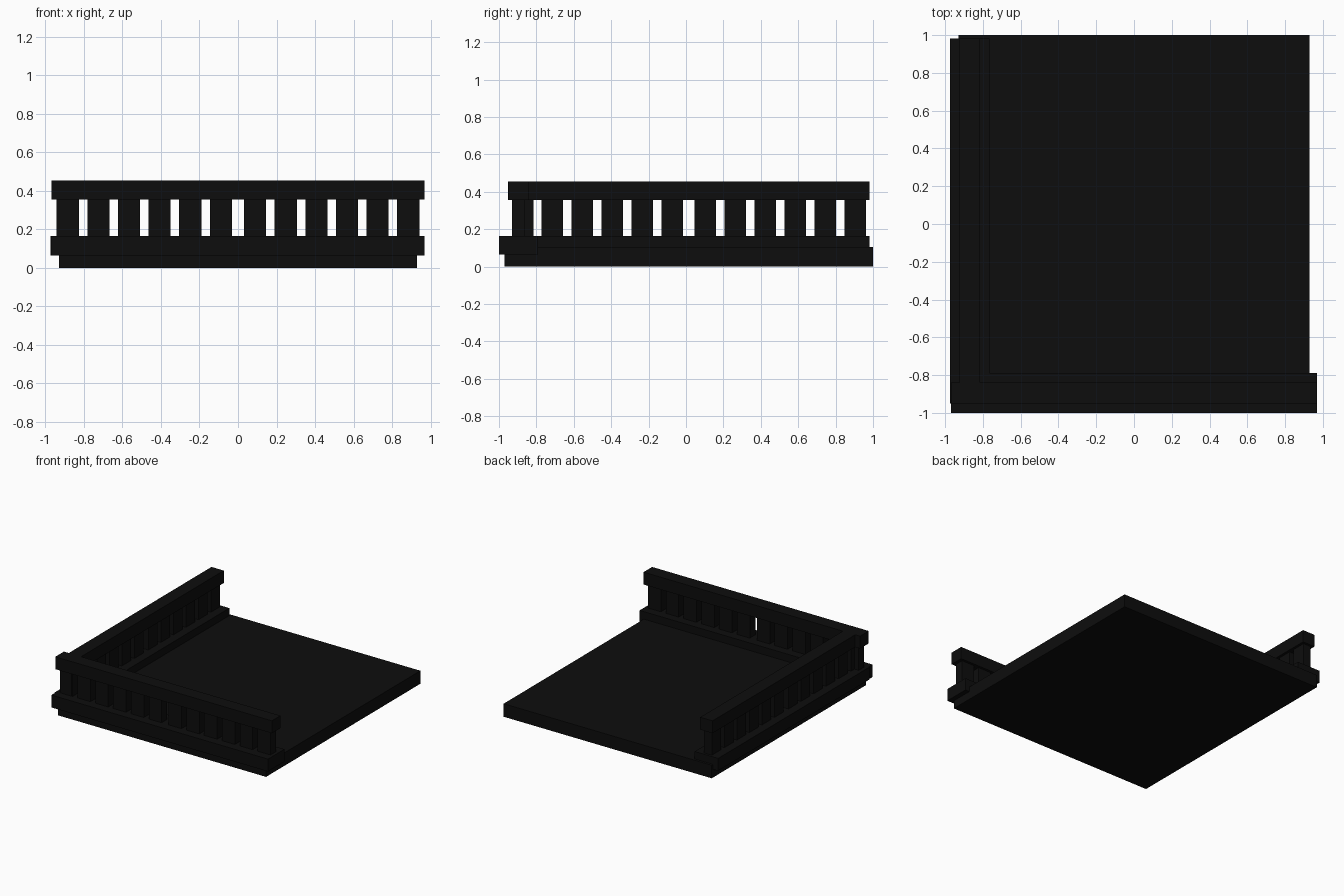
import bpy
from mathutils import Vector

cube = bpy.data.objects.get("Cube")
if cube:
    bpy.data.objects.remove(cube, do_unlink=True)

black = bpy.data.materials.new("matte_black")
black.use_nodes = True
colour = (0.004, 0.004, 0.004, 1)
black.diffuse_color = colour
black.node_tree.nodes["Principled BSDF"].inputs["Base Color"].default_value = colour


def box(name, low, high):
    """Axis-aligned box between two corners."""
    low, high = Vector(low), Vector(high)
    bpy.ops.mesh.primitive_cube_add(size=1, location=(low + high) / 2)
    ob = bpy.context.object
    ob.name = name
    ob.scale = high - low
    bpy.ops.object.transform_apply(location=False, rotation=False, scale=True)
    ob.data.materials.append(black)
    return ob


def railing(side, along, centre, start, end, first, pitch):
    """Base, handrail and two mirrored groups of six square balusters."""
    def part(name, a, b, half_depth, z0, z1):
        low, high = (a, centre - half_depth), (b, centre + half_depth)
        if along == "y":
            low, high = low[::-1], high[::-1]
        box(f"{side}_{name}", (*low, z0), (*high, z1))

    part("railing_base", start, end, 0.105, 0.065, 0.165)
    part("handrail", start, end, 0.055, 0.355, 0.455)
    middle = (start + end) / 2
    for i in range(6):
        offset = first - i * pitch
        for sign in (-1, 1):
            c = middle + sign * offset
            part("baluster", c - 0.0575, c + 0.0575, 0.035, 0.16, 0.36)


# Floor slab
box("floor_slab", (-0.93, -0.97, 0), (0.93, 1.0, 0.105))

# Railings meeting at the front right corner
railing("front", "x", -0.895, -0.968, 0.968, 0.884, 0.159)
railing("right", "y", -0.869, -0.951, 0.981, 0.889, 0.16)
